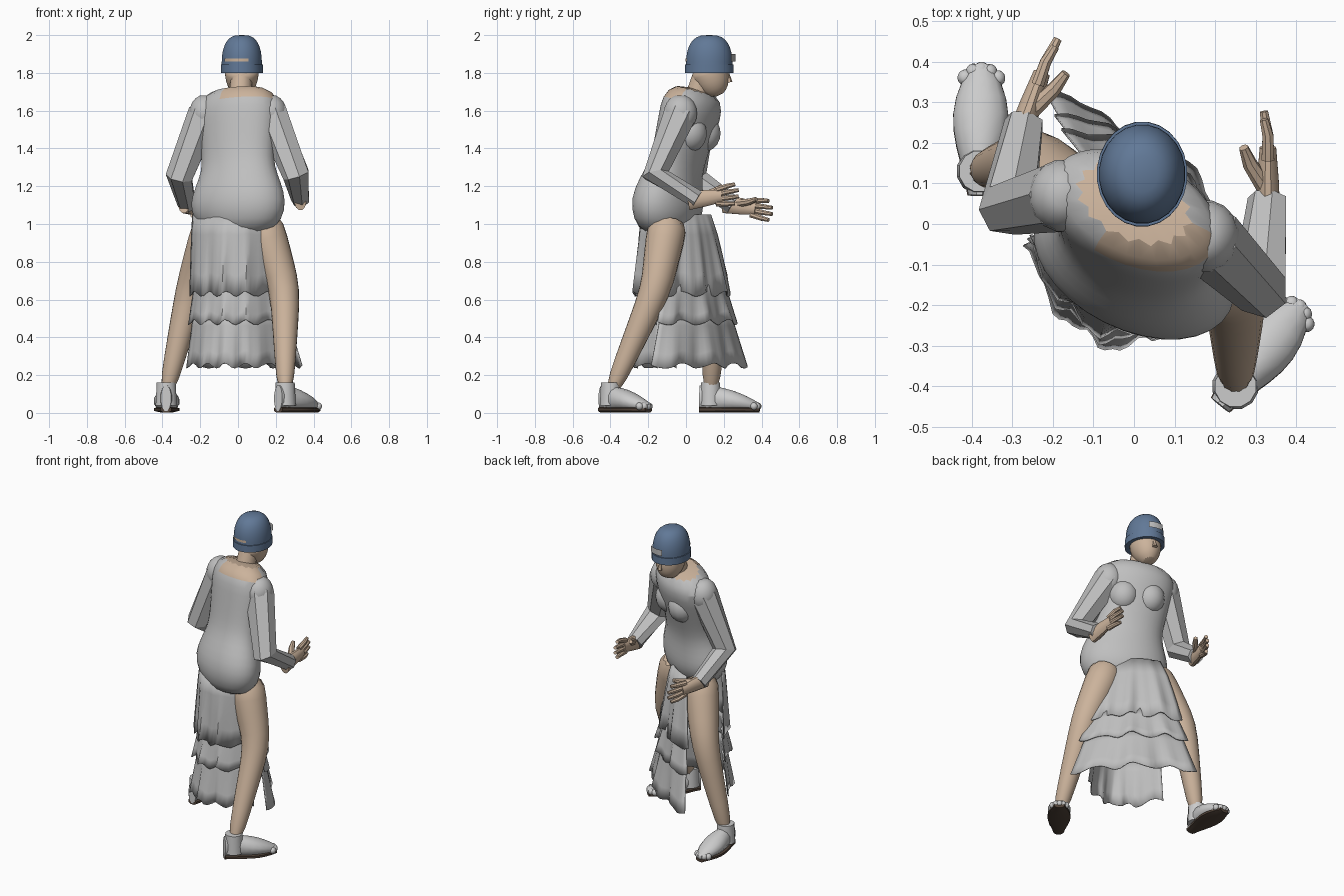
import bpy
from math import sin, cos, pi, tau, radians
from mathutils import Vector

cube = bpy.data.objects.get("Cube")
if cube:
    bpy.data.objects.remove(cube, do_unlink=True)

UP = Vector((0, 0, 1))
ACROSS = Vector((1, 0, 0))
smooth_parts = []


def material(name, red, green, blue):
    made = bpy.data.materials.new(name)
    made.use_nodes = True
    made.diffuse_color = (red, green, blue, 1)
    for node in made.node_tree.nodes:
        if node.type == "BSDF_PRINCIPLED":
            node.inputs["Base Color"].default_value = made.diffuse_color
    return made


SKIN = material("skin tan", .6, .45, .33)
CLOTH = material("cloth grey", .52, .52, .52)
SHOE = material("shoe pale grey", .6, .6, .6)
CAP = material("cap blue", .12, .19, .31)
SOLE = material("sole brown", .08, .055, .04)


def build(name, verts, faces, mat, smooth=True):
    mesh = bpy.data.meshes.new(name)
    mesh.from_pydata(verts, [], faces)
    mesh.materials.append(mat)
    part = bpy.data.objects.new(name, mesh)
    bpy.context.collection.objects.link(part)
    if smooth:
        smooth_parts.append(part)
    return part


def grid_faces(rows, columns):
    return [(i * columns + k, i * columns + k + 1,
             (i + 1) * columns + k + 1, (i + 1) * columns + k)
            for i in range(rows - 1) for k in range(columns - 1)]


def loft(name, rings, mat, sides=12, ref=ACROSS, smooth=True):
    """Skin elliptical rings given as centre, radius along ref, other radius."""
    verts = []
    for i, (centre, wide, deep) in enumerate(rings):
        ahead, behind = rings[min(i + 1, len(rings) - 1)], rings[max(i - 1, 0)]
        tangent = (ahead[0] - behind[0]).normalized()
        a = (ref - tangent * tangent.dot(ref)).normalized()
        b = tangent.cross(a)
        for k in range(sides):
            turn = tau * (k + .5) / sides
            verts.append(centre + a * wide * cos(turn) + b * deep * sin(turn))
    faces = [(i * sides + k, i * sides + (k + 1) % sides,
              (i + 1) * sides + (k + 1) % sides, (i + 1) * sides + k)
             for i in range(len(rings) - 1) for k in range(sides)]
    faces.append(tuple(reversed(range(sides))))
    faces.append(tuple(range(len(verts) - sides, len(verts))))
    return build(name, verts, faces, mat, smooth)


def limb(name, points, start, end, mat, steps=1, squash=1, **options):
    """Tapered tube along straight bones joined at the given points."""
    points = [Vector(p) for p in points]
    path = [a.lerp(b, k / steps) for a, b in zip(points, points[1:])
            for k in range(steps)] + [points[-1]]
    rings = []
    for i, centre in enumerate(path):
        radius = start + (end - start) * (i / (len(path) - 1)) ** 1.3
        rings.append((centre, radius, radius * squash))
    return loft(name, rings, mat, **options)


def ball(name, centre, wide, deep, tall, mat):
    rings = []
    for k in range(1, 10):
        angle = pi * k / 10
        rings.append((Vector(centre) - UP * tall * cos(angle),
                      wide * sin(angle), deep * sin(angle)))
    return loft(name, rings, mat, sides=16)


def round_off(part):
    modifier = part.modifiers.new("round", "SUBSURF")
    modifier.levels = modifier.render_levels = 1


def heading(degrees):
    angle = radians(degrees)
    return (Vector((sin(angle), cos(angle), 0)),
            Vector((cos(angle), -sin(angle), 0)))


# Dress bodice leaning forward above the hips, with a wide bare neckline
forward, side = heading(27)
widths = (.18, .26, .28, .25, .21, .21, .22, .23, .24, .17)
rings = []
for i, wide in enumerate(widths):
    z = .94 + i * .087
    lean = max(0, z - 1.12) * .26 - .1
    rings.append((Vector((0, lean, z)), wide, wide * .62))
bodice = loft("bodice", rings, CLOTH, sides=16, ref=side)
bodice.data.materials.append(SKIN)
for face in bodice.data.polygons:
    if face.center.z > 1.7:
        face.material_index = 1
round_off(bodice)
for label, sign in (("left", 1), ("right", -1)):
    spot = forward * .06 + side * sign * .08 + UP * 1.48
    ball(label + "_bust", spot, .09, .095, .1, CLOTH)

# Neck, head and face
limb("neck", [(.01, .04, 1.62), (.02, .1, 1.82)], .065, .055, SKIN)
face_rings = []
for k, wide in enumerate((.035, .07, .086, .092, .095)):
    centre = Vector((.02, .165 - .012 * k, 1.675 + .04 * k))
    face_rings.append((centre, wide, wide * 1.1))
round_off(loft("face", face_rings, SKIN, sides=16))
limb("nose", [(.03, .22, 1.8), (.03, .23, 1.75)], .008, .016, SKIN, sides=6)

# Domed cap with a thicker band
crown = Vector((.02, .123, 1.8))
dome = [(crown, .107, .123)]
for k in range(9):
    angle = pi * k / 16.2
    fill = cos(angle) ** .65
    dome.append((crown + UP * (.06 + .14 * sin(angle)), .107 * fill, .123 * fill))
loft("cap", dome, CAP, sides=24)
loft("cap_band", [(crown, .112, .13), (crown + UP * .045, .112, .129)], CAP, sides=24)


def cap_plate(name, middle, spread, height, gap, mat):
    verts, columns = [], 8
    for rise in (.06, .06 + height):
        for k in range(columns):
            ahead, _ = heading(middle + spread * (k / (columns - 1) - .5))
            verts.append(crown + UP * rise + Vector(
                (ahead.x * (.107 + gap), ahead.y * (.123 + gap), 0)))
    build(name, verts, grid_faces(2, columns), mat)


cap_plate("cap_back_opening", 198, 75, .015, .003, SKIN)
cap_plate("cap_front_tab", 10, 45, .04, .015, CLOTH)


# Arms: broad faceted sleeves and open hands with the thumbs turned inward
def arm(label, shoulder, elbow, wrist, reach, inward):
    ball(label + "_shoulder", shoulder, .085, .09, .1, CLOTH)
    limb(label + "_sleeve", [shoulder, elbow, wrist], .09, .05, CLOTH,
         sides=7, smooth=False)
    wrist, along = Vector(wrist), Vector(reach).normalized()

    def spot(out, rise, inside=0):
        return wrist + along * out + UP * rise + ACROSS * inward * inside

    limb(label + "_palm", [spot(-.05, 0), spot(.05, 0), spot(.13, 0)],
         .032, .021, SKIN, squash=1.6)
    for k in range(4):
        rise = (k - 1.5) * .024
        tip = .22 if k in (1, 2) else .2
        limb(f"{label}_finger_{k + 1}",
             [spot(.1, rise), spot(.16, rise * 1.3), spot(tip, rise * 1.4, .01)],
             .017, .011, SKIN, sides=8)
    limb(label + "_thumb", [spot(.02, .01), spot(.09, .03, .045), spot(.13, .05, .06)],
         .023, .012, SKIN, sides=8)


arm("left", (.175, -.03, 1.585), (.31, -.16, 1.26), (.33, .06, 1.13), (0, 1, .15), -1)
arm("right", (-.175, .07, 1.585), (-.31, .04, 1.25), (-.27, .25, 1.1), (.35, 1, -.15), 1)


# Bare legs, soft shoes with ankle cuff and toes, dark soles
def leg(label, hip, knee, ankle, toe_angle):
    round_off(limb(label + "_leg", [hip, knee, ankle], .113, .043, SKIN, steps=3))
    ahead, right = heading(toe_angle)
    ankle = Vector(ankle)
    heel = ankle - ahead * .06 - UP * ankle.z
    upper, sole = [], []
    for k in range(9):
        t = k / 8
        wide = .028 + .042 * sin(pi * t ** 1.3)
        tall = .07 - .05 * t * t
        upper.append((heel + ahead * .32 * t + UP * (tall + .008), wide, tall))
        sole.append((heel + ahead * .32 * t + UP * .018, wide + .004, .018))
    loft(label + "_shoe", upper, SHOE, ref=right)
    loft(label + "_sole", sole, SOLE, sides=8, ref=right)
    limb(label + "_cuff", [ankle - UP * .06, ankle + UP * .06], .058, .052, SHOE)
    for k in range(-2, 3):
        toe = heel + ahead * (.31 - .005 * k * k) + right * k * .02 + UP * .035
        ball(f"{label}_toe_{k + 3}", toe, .019, .02, .02, SHOE)


leg("left", (.12, -.09, 1.04), (.25, -.16, .65), (.25, -.4, .1), 39)
leg("right", (-.12, .02, 1.04), (-.25, .16, .65), (-.38, .13, .1), 1)


# Skirt: open front and back panels, each of three rippled, flaring tiers
def skirt(label, angle, width, flare, reach, swell, wrap, folds):
    ahead, right = heading(angle)
    columns, rows = 29, 5
    levels = (1.05, .63, .48, .25)
    for tier, (top, bottom) in enumerate(zip(levels, levels[1:])):
        verts = []
        top += .05 if tier else 0
        for i in range(rows):
            t = i / (rows - 1)
            z = top + (bottom - top) * t
            drop = (levels[0] - z) ** .8
            tuck = .9 + .1 * t if tier else 1
            ripple = .014 * t
            for k in range(columns):
                u = 2 * k / (columns - 1) - 1
                wave = sin(u * folds + tier) + .5 * sin(u * folds * 2.3)
                out = (reach + swell * drop) * tuck * (1 - wrap * u * u) + ripple * wave
                verts.append(right * u * (width + flare * drop) * tuck + ahead * out
                             + UP * (z + ripple * cos(u * folds * 1.4)))
        part = build(f"{label}_skirt_tier_{tier + 1}", verts,
                     grid_faces(rows, columns), CLOTH)
        part.modifiers.new("thickness", "SOLIDIFY").thickness = .006


skirt("front", 41, .16, .26, .075, .14, .5, 8)
skirt("back", 193, .23, .03, .24, .08, .65, 11)

bpy.ops.object.select_all(action="DESELECT")
for part in smooth_parts:
    part.select_set(True)
bpy.context.view_layer.objects.active = smooth_parts[0]
bpy.ops.object.shade_smooth_by_angle(angle=radians(40))
